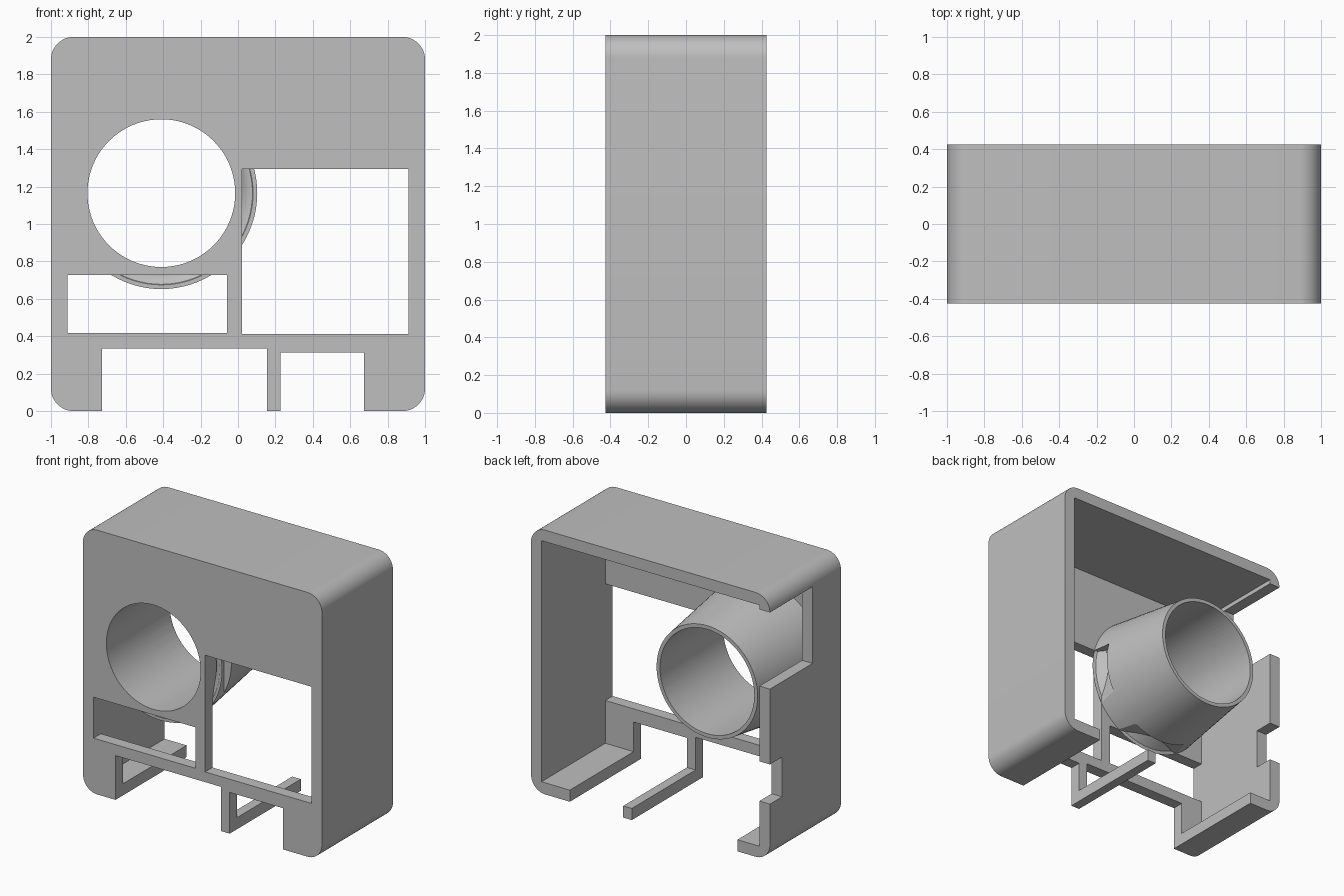
import bpy, bmesh, math
from mathutils import Matrix, Vector

if "Cube" in bpy.data.objects:
    bpy.data.objects.remove(bpy.data.objects["Cube"], do_unlink=True)

DEPTH = 0.425            # half depth of the housing
WALL = 0.088             # wall thickness
INNER = 1 - WALL
PANEL = -DEPTH + WALL    # back of the front panel
TUBE_X, TUBE_Z = -0.41, 1.165
BORE, TUBE_R, FLARE = 0.395, 0.423, 0.09

grey = bpy.data.materials.new("grey plastic")
grey.use_nodes = True
COLOUR = (0.52, 0.52, 0.52, 1)
grey.diffuse_color = COLOUR
grey.node_tree.nodes["Principled BSDF"].inputs["Base Color"].default_value = COLOUR


def make(name, bm):
    bmesh.ops.recalc_face_normals(bm, faces=bm.faces)
    mesh = bpy.data.meshes.new(name)
    bm.to_mesh(mesh)
    bm.free()
    mesh.materials.append(grey)
    obj = bpy.data.objects.new(name, mesh)
    bpy.context.collection.objects.link(obj)
    return obj


def box(name, x, y, z):
    bm = bmesh.new()
    bmesh.ops.create_cube(bm, size=1)
    for v in bm.verts:
        v.co = [lo + (c + 0.5) * (hi - lo) for c, (lo, hi) in zip(v.co, (x, y, z))]
    return make(name, bm)


def lathe(name, profile):
    """Spin (radius, y) points around the tube axis."""
    bm = bmesh.new()
    verts = [bm.verts.new((r, y, 0)) for r, y in profile]
    edges = [bm.edges.new(pair) for pair in zip(verts, verts[1:])]
    bmesh.ops.spin(bm, geom=verts + edges, cent=(0, 0, 0), axis=(0, 1, 0),
                   angle=math.tau, steps=80)
    bmesh.ops.remove_doubles(bm, verts=bm.verts, dist=0.0001)
    bmesh.ops.translate(bm, verts=bm.verts, vec=(TUBE_X, 0, TUBE_Z))
    return make(name, bm)


def combine(target, tool, operation="DIFFERENCE"):
    mod = target.modifiers.new("combine", "BOOLEAN")
    mod.operation, mod.object, mod.solver = operation, tool, "EXACT"
    bpy.context.view_layer.objects.active = target
    bpy.ops.object.modifier_apply(modifier=mod.name)
    bpy.data.objects.remove(tool, do_unlink=True)


# Outer block with four rounded long edges
housing = box("housing", (-1, 1), (-DEPTH, DEPTH), (0, 2))
bm = bmesh.new()
bm.from_mesh(housing.data)
long_edges = [e for e in bm.edges
              if abs(e.verts[0].co.y - e.verts[1].co.y) > 0.1]
bmesh.ops.bevel(bm, geom=long_edges, offset=0.12, segments=12, profile=0.5,
                affect="EDGES")
bm.to_mesh(housing.data)
bm.free()

# Cavity, open at the back
combine(housing, box("cavity", (-INNER, INNER), (PANEL, 1), (WALL, 2 - WALL)))

# Tube with a flared root on the panel
flare = [(TUBE_R + FLARE * (1 - math.cos(a)), PANEL + FLARE * (1 - math.sin(a)))
         for a in (math.pi / 2 * (1 - i / 8) for i in range(9))]
root = PANEL - 0.03
outline = [(0, root), (flare[0][0], root)]
outline = [(0, root), (TUBE_R + FLARE, root)] + flare[::-1] + [(TUBE_R, 0.333), (0, 0.333)]
combine(housing, lathe("tube", outline), "UNION")
combine(housing, lathe("bore", [(0, -1), (BORE, -1), (BORE, 1), (0, 1)]))

# Windows through the front panel: x range, z range
for x, z in [((0.022, INNER), (0.412, 1.295)),
             ((-INNER, -0.06), (0.418, 0.728))]:
    combine(housing, box("window", x, (-1, -0.2), z))

# Floor slots running the full depth
for x, top in [((-0.728, 0.156), 0.335), ((0.228, 0.675), 0.312)]:
    combine(housing, box("slot", x, (-1, 1), (-1, top)))

# Notches in the back edge of the right wall: front limit, z range
for y, z in [(-0.085, (1.30, 1.88)), (0.28, (0.43, 0.73))]:
    combine(housing, box("notch", (-2, -INNER + 0.001), (y, 1), z))

# Smooth shading on the round parts only
bpy.ops.object.select_all(action="DESELECT")
housing.select_set(True)
bpy.context.view_layer.objects.active = housing
bpy.ops.object.shade_smooth_by_angle(angle=math.radians(30))
